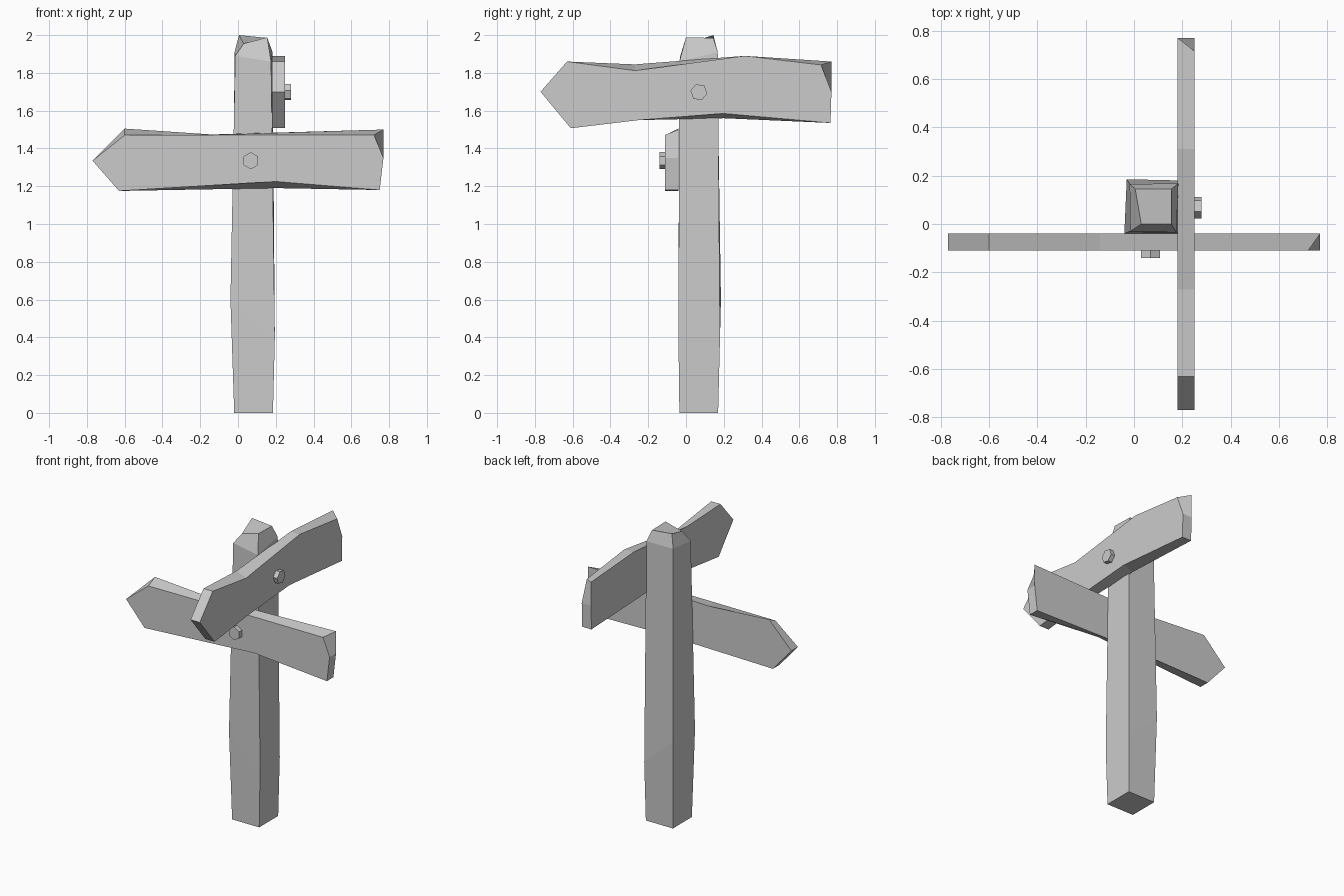
import bpy, bmesh
from math import cos, sin, pi, radians
from mathutils import Vector

cube = bpy.data.objects.get("Cube")
if cube:
    bpy.data.objects.remove(cube)

GREY = (0.6, 0.6, 0.6, 1)
mat = bpy.data.materials.new("plain_grey")
mat.use_nodes = True
mat.diffuse_color = GREY
mat.node_tree.nodes["Principled BSDF"].inputs["Base Color"].default_value = GREY


def loft(name, rings):
    """Join matching rings of points into a closed flat-shaded solid."""
    bm = bmesh.new()
    loops = [[bm.verts.new(p) for p in ring] for ring in rings]
    n = len(loops[0])
    for a, b in zip(loops, loops[1:]):
        for i in range(n):
            j = (i + 1) % n
            bm.faces.new((a[i], a[j], b[j], b[i]))
    bm.faces.new(loops[0])
    bm.faces.new(loops[-1])
    bmesh.ops.recalc_face_normals(bm, faces=bm.faces)
    me = bpy.data.meshes.new(name)
    bm.to_mesh(me)
    bm.free()
    me.materials.append(mat)
    ob = bpy.data.objects.new(name, me)
    bpy.context.collection.objects.link(ob)
    return ob


# Post: base, uneven bulge, shoulders and tilted cap
loft("post", [
    [(-.02, -.035, 0), (.185, -.035, 0), (.185, .17, 0), (-.02, .17, 0)],
    [(-.04, -.04, .6), (.195, -.04, .4), (.19, .18, .4), (-.03, .185, .6)],
    [(-.015, -.03, 1.89), (.175, -.035, 1.86), (.183, .168, 1.91), (-.018, .165, 1.91)],
    [(.03, 0, 1.955), (.155, 0, 1.988), (.155, .145, 1.985), (.005, .145, 2)],
])


def front(depth):
    return lambda u, z: Vector((u, depth, z))


def side(depth):
    return lambda u, z: Vector((depth, u, z))


def board(name, plane, outer, inner, d_out, d_in):
    loft(name, [[plane(d_out)(*p) for p in outer], [plane(d_in)(*p) for p in inner]])


# Arrow boards: outer outline is chipped, inner outline is fuller
board("lower_board", front,
      [(-.77, 1.335), (-.6, 1.47), (-.14, 1.472), (.72, 1.472), (.77, 1.35), (.75, 1.18), (.2, 1.225), (-.63, 1.175)],
      [(-.77, 1.335), (-.6, 1.505), (-.14, 1.474), (.77, 1.5), (.77, 1.35), (.75, 1.18), (.2, 1.19), (-.63, 1.175)],
      -.11, -.04)
board("upper_board", side,
      [(-.77, 1.7), (-.63, 1.86), (-.27, 1.812), (.31, 1.89), (.715, 1.842), (.77, 1.7), (.765, 1.535), (.2, 1.585), (-.25, 1.55), (-.61, 1.507)],
      [(-.77, 1.7), (-.63, 1.86), (-.27, 1.845), (.31, 1.89), (.77, 1.86), (.77, 1.7), (.765, 1.535), (.2, 1.56), (-.25, 1.55), (-.61, 1.507)],
      .25, .18)


# Hexagonal bolt heads
def bolt(name, plane, u, z, d_in, d_out, turn):
    hexagon = [(u + .045 * cos(i * pi / 3 + turn), z + .045 * sin(i * pi / 3 + turn)) for i in range(6)]
    board(name, plane, hexagon, hexagon, d_out, d_in)


bolt("lower_bolt", front, .068, 1.335, -.1, -.14, pi / 2)
bolt("upper_bolt", side, .068, 1.698, .24, .28, radians(-10))
